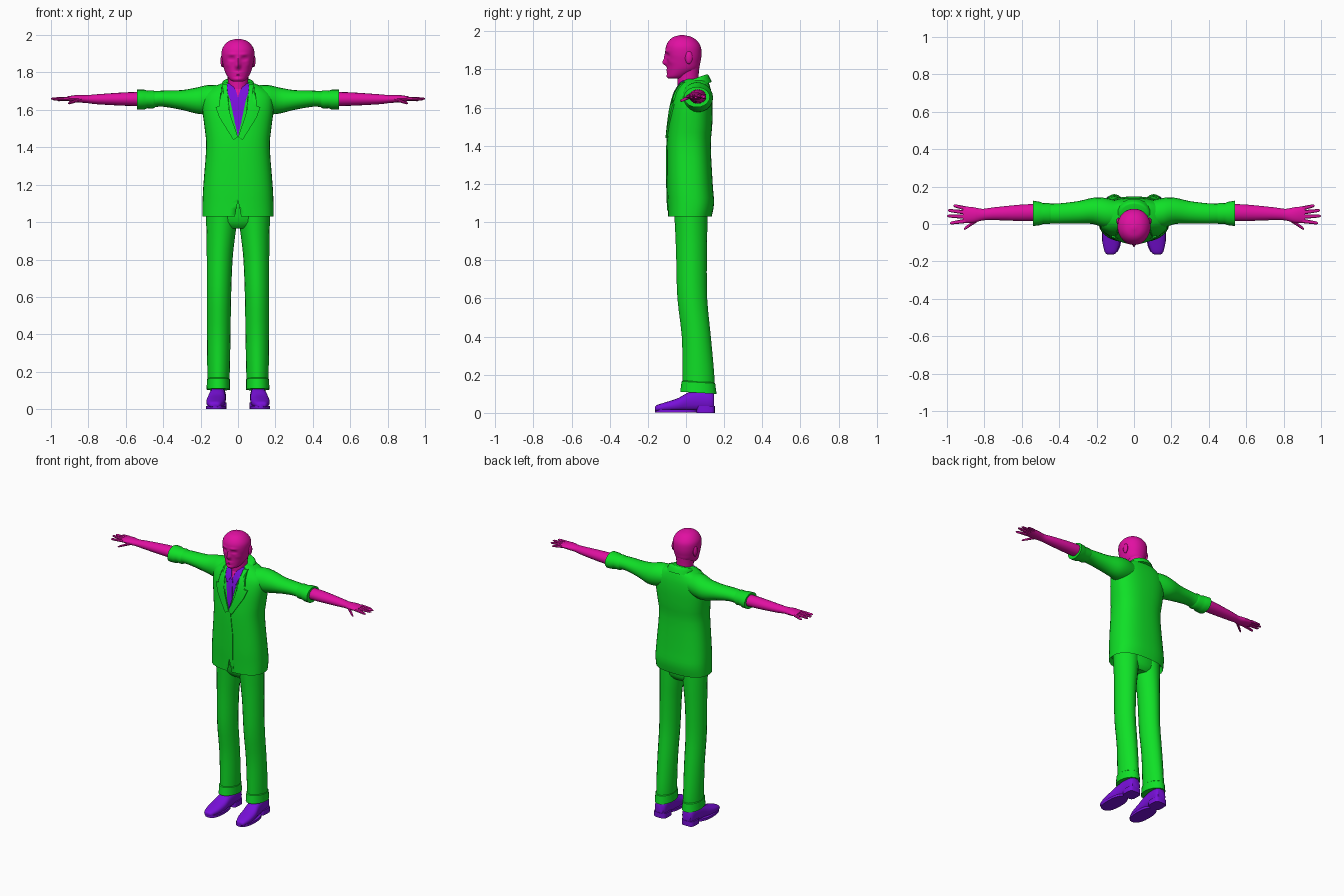
import bpy, bmesh, math
from mathutils import Vector
from mathutils.bvhtree import BVHTree

default = bpy.data.objects.get("Cube")
if default:
    bpy.data.objects.remove(default)


def make_material(name, colour):
    mat = bpy.data.materials.new(name)
    mat.use_nodes = True
    mat.diffuse_color = (*colour, 1)
    mat.node_tree.nodes["Principled BSDF"].inputs["Base Color"].default_value = (*colour, 1)
    return mat


GREEN = make_material("suit green", (0.005, 0.75, 0.02))
PINK = make_material("skin magenta", (0.75, 0.005, 0.36))
PURPLE = make_material("shirt purple", (0.19, 0.005, 0.7))


def finish(name, bm, mat, mirror=False, angle=40):
    """Turn a bmesh into a shaded, optionally mirrored object."""
    bmesh.ops.recalc_face_normals(bm, faces=bm.faces[:])
    mesh = bpy.data.meshes.new(name)
    bm.to_mesh(mesh)
    bm.free()
    mesh.materials.append(mat)
    obj = bpy.data.objects.new(name, mesh)
    bpy.context.collection.objects.link(obj)
    bpy.ops.object.select_all(action="DESELECT")
    obj.select_set(True)
    bpy.context.view_layer.objects.active = obj
    bpy.ops.object.shade_smooth_by_angle(angle=math.radians(angle))
    if mirror:
        obj.modifiers.new("Mirror", "MIRROR")
    return obj


def resample(rings, steps):
    """Smoothly interpolate the ring parameters between the given rings."""
    result = []
    for i in range(len(rings) - 1):
        a, b, c, d = (rings[min(max(k, 0), len(rings) - 1)] for k in range(i - 1, i + 3))
        for s in range(steps):
            t = s / steps
            result.append([q + t / 2 * (r - p + t * (2 * p - 5 * q + 4 * r - w + t * (3 * (q - r) + w - p)))
                           for p, q, r, w in zip(a, b, c, d)])
    return result + [rings[-1]]


# How a ring's two directions and its position along the axis map to space
AXES = {"z": lambda u, v, w: (u, v, w),
        "x": lambda u, v, w: (w, u, v),
        "y": lambda u, v, w: (u, w, v)}


def loft(name, mat, axis, rings, sides=20, steps=3, power=2, tilt=0, mirror=False, sculpt=None, recess=0):
    """Rings are (position, centre u, centre v, radius u, radius v)."""
    bm = bmesh.new()
    loops = []
    for w, cu, cv, ru, rv in resample(rings, steps):
        loop = []
        for k in range(sides):
            angle = math.tau * k / sides
            c, s = math.cos(angle), math.sin(angle)
            u = ru * math.copysign(abs(c) ** (2 / power), c)
            v = rv * math.copysign(abs(s) ** (2 / power), s)
            loop.append(bm.verts.new(AXES[axis](cu + u, cv + v, w + tilt * v)))
        loops.append(loop)
    for low, high in zip(loops, loops[1:]):
        for k in range(sides):
            n = (k + 1) % sides
            bm.faces.new((low[k], low[n], high[n], high[k]))
    bottom = bm.faces.new(loops[0][::-1])
    bm.faces.new(loops[-1])
    if recess:
        bm.normal_update()
        bmesh.ops.inset_region(bm, faces=[bottom], thickness=0.01)
        bmesh.ops.translate(bm, verts=bottom.verts[:], vec=(0, 0, recess))
    if sculpt:
        for vert in bm.verts:
            sculpt(vert.co)
    return finish(name, bm, mat, mirror)


def drape(name, mat, outline, target, lift, mirror=False):
    """Lay a thin plate with an (x, z) outline on the front of the target."""
    bm = bmesh.new()
    bm.faces.new([bm.verts.new((x, -1, z)) for x, z in outline])
    bmesh.ops.triangulate(bm, faces=bm.faces[:])
    bmesh.ops.subdivide_edges(bm, edges=bm.edges[:], cuts=5, use_grid_fill=True)
    for vert in bm.verts:
        hit = target.ray_cast(vert.co, Vector((0, 1, 0)))[0]
        vert.co.y = (hit.y if hit else 0) - lift
    back = bm.faces[:]
    extruded = bmesh.ops.extrude_face_region(bm, geom=back, use_keep_orig=True)["geom"]
    bmesh.ops.translate(bm, verts=[g for g in extruded if isinstance(g, bmesh.types.BMVert)],
                        vec=(0, lift + 0.002, 0))
    return finish(name, bm, mat, mirror, 30)


# Jacket body, with a hollow hem and a wedge cut at the front opening
jacket = loft("jacket", GREEN, "z", [
    (1.03, 0, 0.02, 0.19, 0.115), (1.1, 0, 0.025, 0.19, 0.122), (1.2, 0, 0.02, 0.185, 0.12),
    (1.4, 0, 0.015, 0.17, 0.115), (1.5, 0, 0.022, 0.178, 0.115), (1.6, 0, 0.03, 0.19, 0.11),
    (1.67, 0, 0.037, 0.187, 0.098), (1.71, 0, 0.043, 0.15, 0.083), (1.735, 0, 0.047, 0.105, 0.07),
    (1.75, 0, 0.05, 0.065, 0.055)], sides=40, power=2.5, recess=0.04)
bm = bmesh.new()
wedge = [bm.verts.new((x, y, z)) for y in (-0.2, -0.06) for x, z in ((-0.022, 1), (0.022, 1), (0, 1.12))]
bmesh.ops.convex_hull(bm, input=wedge)
cutter = finish("opening_cutter", bm, GREEN)
cutter.hide_render = True
cut = jacket.modifiers.new("Opening", "BOOLEAN")
cut.object, cut.operation = cutter, "DIFFERENCE"
bpy.context.view_layer.objects.active = jacket
bpy.ops.object.modifier_apply(modifier=cut.name)
bpy.data.objects.remove(cutter)
surface = BVHTree.FromObject(jacket, bpy.context.evaluated_depsgraph_get())

# Layers on the chest: shirt, open neck, tie, collar points, lapels, front edge
drape("shirt_front", PURPLE, [(-0.06, 1.735), (0, 1.455), (0.06, 1.735)], surface, 0.003)
drape("open_neck", PINK, [(-0.022, 1.74), (0, 1.665), (0.022, 1.74)], surface, 0.005)
drape("tie", PURPLE, [(-0.008, 1.665), (-0.02, 1.54), (0, 1.47), (0.02, 1.54), (0.008, 1.665)], surface, 0.006)
drape("shirt_collar", PURPLE, [(0.006, 1.68), (0.03, 1.745), (0.06, 1.74), (0.056, 1.69), (0.035, 1.635)],
      surface, 0.008, True)
drape("lapel", GREEN, [(0, 1.455), (0.05, 1.6), (0.06, 1.735), (0.085, 1.735), (0.1, 1.64), (0.085, 1.625),
                       (0.12, 1.615), (0.1, 1.56), (0.025, 1.44)], surface, 0.009, True)
drape("front_edge", GREEN, [(-0.012, 1.44), (0.012, 1.45), (0.03, 1.3), (0.03, 1.06), (0.01, 1.08), (-0.012, 1.3)],
      surface, 0.004)
loft("jacket_collar", GREEN, "z", [(1.705, 0, 0.05, 0.1, 0.085), (1.745, 0, 0.052, 0.085, 0.067),
                                   (1.755, 0, 0.052, 0.07, 0.055)], tilt=0.35)

# Sleeves with turned-back cuffs
loft("sleeve", GREEN, "x", [
    (0.09, 0.05, 1.66, 0.075, 0.07), (0.16, 0.06, 1.655, 0.08, 0.078), (0.22, 0.07, 1.65, 0.07, 0.07),
    (0.3, 0.062, 1.653, 0.06, 0.053), (0.4, 0.056, 1.66, 0.054, 0.043), (0.46, 0.056, 1.657, 0.052, 0.043),
    (0.5, 0.056, 1.656, 0.05, 0.04)], mirror=True)
loft("sleeve_cuff", GREEN, "x", [
    (0.44, 0.056, 1.657, 0.05, 0.041), (0.455, 0.056, 1.656, 0.057, 0.049), (0.485, 0.056, 1.656, 0.055, 0.047),
    (0.5, 0.056, 1.655, 0.062, 0.053), (0.54, 0.057, 1.655, 0.068, 0.053)], steps=1, mirror=True)

# Forearm and hand, then fingers and thumb
loft("forearm_and_palm", PINK, "x", [
    (0.5, 0.062, 1.658, 0.045, 0.038), (0.6, 0.06, 1.658, 0.044, 0.036), (0.75, 0.055, 1.657, 0.034, 0.027),
    (0.81, 0.05, 1.658, 0.031, 0.021), (0.86, 0.048, 1.66, 0.042, 0.02), (0.915, 0.05, 1.66, 0.044, 0.012)],
    sides=16, mirror=True)
fingers = {"little_finger": (0.9, 0.083, 0.965, 0.099, 1.652), "ring_finger": (0.9, 0.062, 0.995, 0.073, 1.658),
           "middle_finger": (0.9, 0.039, 1, 0.043, 1.66), "index_finger": (0.9, 0.017, 0.985, 0.004, 1.656),
           "thumb": (0.83, 0.028, 0.91, -0.028, 1.634)}
for name, (x, y, tip_x, tip_y, tip_z) in fingers.items():
    points = [(t, r) for t, r in ((0, 0.012), (0.5, 0.01), (0.9, 0.008), (1, 0.003))]
    loft(name, PINK, "x", [(x + t * (tip_x - x), y + t * (tip_y - y), 1.66 + t * (tip_z - 1.66), r, r * 0.85)
                           for t, r in points], sides=8, steps=1, mirror=True)

# Trousers: hips, creased legs and turn-ups
loft("hips", GREEN, "z", [(0.965, 0, 0.03, 0.1, 0.055), (1, 0, 0.028, 0.16, 0.08), (1.08, 0, 0.025, 0.165, 0.09)])
loft("trouser_leg", GREEN, "z", [
    (0.11, 0.105, 0.065, 0.057, 0.082), (0.2, 0.104, 0.065, 0.06, 0.083), (0.4, 0.103, 0.054, 0.063, 0.076),
    (0.6, 0.102, 0.033, 0.065, 0.078), (0.8, 0.098, 0.029, 0.069, 0.08), (0.92, 0.092, 0.028, 0.076, 0.083),
    (1.02, 0.087, 0.026, 0.084, 0.086), (1.07, 0.087, 0.025, 0.084, 0.086)], power=1.85, mirror=True)
loft("trouser_cuff", GREEN, "z", [(0.105, 0.105, 0.065, 0.063, 0.095), (0.16, 0.105, 0.065, 0.061, 0.088),
                                  (0.166, 0.105, 0.065, 0.055, 0.08)], steps=1, tilt=-0.06, mirror=True)

# Shoes: upper, sole and heel
loft("shoe_upper", PURPLE, "y", [
    (-0.162, 0.125, 0.022, 0.018, 0.01), (-0.15, 0.124, 0.025, 0.032, 0.017), (-0.1, 0.121, 0.033, 0.047, 0.025),
    (-0.04, 0.117, 0.043, 0.051, 0.035), (0.01, 0.112, 0.057, 0.046, 0.049), (0.07, 0.108, 0.065, 0.043, 0.055),
    (0.13, 0.106, 0.063, 0.041, 0.053), (0.147, 0.106, 0.058, 0.03, 0.045)], power=2.5, mirror=True)
loft("shoe_sole", PURPLE, "z", [(z, 0.119, -0.052, 0.053, 0.11) for z in (0.002, 0.018)], steps=1, power=2.4,
     mirror=True)
loft("shoe_heel", PURPLE, "z", [(z, 0.107, 0.103, 0.046, 0.048) for z in (0, 0.035)], steps=1, power=4, mirror=True)

# Face relief as soft bumps: (x, z, width, height, push forward)
BUMPS = [(0, 1.835, 0.012, 0.016, 0.022), (0, 1.86, 0.009, 0.022, 0.01), (0.034, 1.874, 0.016, 0.01, -0.012),
         (0.034, 1.874, 0.01, 0.005, 0.005), (0.032, 1.897, 0.022, 0.007, 0.005), (0, 1.797, 0.022, 0.005, 0.006),
         (0, 1.786, 0.02, 0.004, 0.005), (0, 1.764, 0.02, 0.01, 0.006), (0.055, 1.84, 0.015, 0.015, 0.004)]


def face_relief(co):
    if co.y < -0.03:
        co.y -= sum(push * math.exp(-((abs(co.x) - x) / w) ** 2 - ((co.z - z) / h) ** 2)
                    for x, z, w, h, push in BUMPS)


# Head, neck and ears
loft("head", PINK, "z", [
    (1.752, 0, -0.055, 0.028, 0.036), (1.765, 0, -0.045, 0.047, 0.052), (1.8, 0, -0.018, 0.068, 0.08),
    (1.84, 0, -0.012, 0.08, 0.088), (1.88, 0, -0.013, 0.087, 0.094), (1.92, 0, -0.014, 0.086, 0.091),
    (1.95, 0, -0.016, 0.07, 0.074), (1.97, 0, -0.018, 0.045, 0.048), (1.98, 0, -0.02, 0.01, 0.01)],
    sides=64, steps=8, power=2.1, sculpt=face_relief)
loft("neck", PINK, "z", [(1.66, 0, 0.015, 0.06, 0.06), (1.74, 0, 0.01, 0.054, 0.055), (1.83, 0, 0.012, 0.06, 0.06)])
bm = bmesh.new()
bmesh.ops.create_uvsphere(bm, u_segments=12, v_segments=8, radius=1)
bmesh.ops.scale(bm, verts=bm.verts[:], vec=(0.011, 0.02, 0.034))
bmesh.ops.translate(bm, verts=bm.verts[:], vec=(0.083, 0.015, 1.862))
finish("ear", bm, PINK, True)
